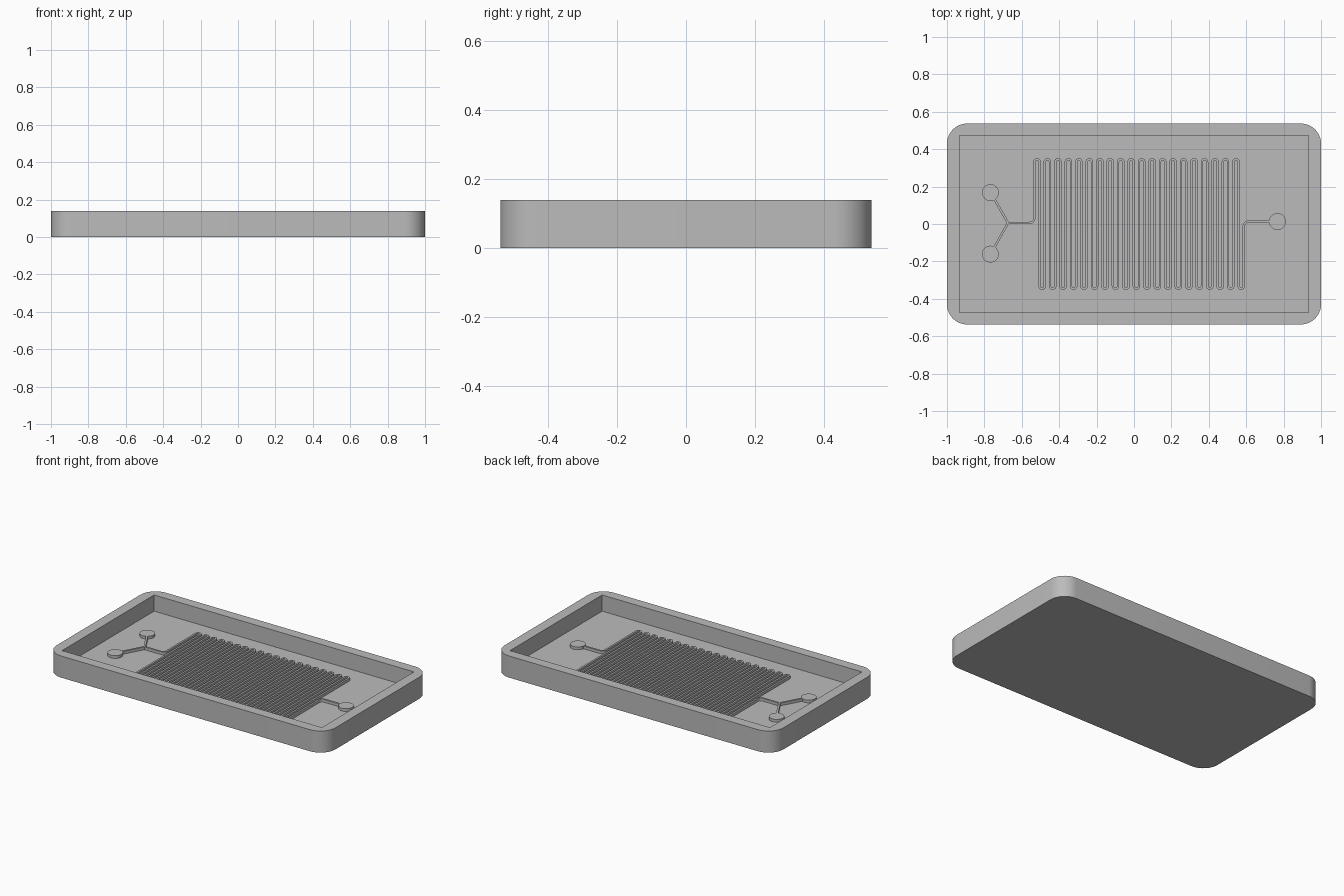
import bpy, bmesh, math
from mathutils import Vector

if "Cube" in bpy.data.objects:
    bpy.data.objects.remove(bpy.data.objects["Cube"])

HX, HY, H = 1.0, 0.537, 0.14       # tray half sizes and height
IX, IY, FLOOR = 0.932, 0.472, 0.035  # recess half sizes and floor level
R = 0.108                          # outer corner radius
RELIEF, WIDTH = 0.018, 0.012       # raised channel height and width

grey = bpy.data.materials.new("plain grey")
grey.diffuse_color = (0.5, 0.5, 0.5, 1)
grey.use_nodes = True
grey.node_tree.nodes["Principled BSDF"].inputs["Base Color"].default_value = grey.diffuse_color


def finish(name, bm):
    bmesh.ops.recalc_face_normals(bm, faces=bm.faces)
    me = bpy.data.meshes.new(name)
    bm.to_mesh(me)
    bm.free()
    me.materials.append(grey)
    ob = bpy.data.objects.new(name, me)
    bpy.context.collection.objects.link(ob)
    bpy.ops.object.select_all(action='DESELECT')
    ob.select_set(True)
    bpy.context.view_layer.objects.active = ob
    bpy.ops.object.shade_smooth_by_angle(angle=math.radians(35))
    return ob


def tray():
    bm = bmesh.new()
    n = 12
    signs = [(1, 1), (-1, 1), (-1, -1), (1, -1)]
    outline = []
    for k, (sx, sy) in enumerate(signs):
        for i in range(n + 1):
            a = math.pi / 2 * (k + i / n)
            outline.append((sx * (HX - R) + R * math.cos(a), sy * (HY - R) + R * math.sin(a)))
    low = [bm.verts.new((x, y, 0)) for x, y in outline]
    top = [bm.verts.new((x, y, H)) for x, y in outline]
    rim = [bm.verts.new((sx * IX, sy * IY, H)) for sx, sy in signs]
    base = [bm.verts.new((sx * IX, sy * IY, FLOOR)) for sx, sy in signs]
    m = len(outline)
    # underside, recess floor and outer wall
    bm.faces.new(low)
    bm.faces.new(base)
    for i in range(m):
        j = (i + 1) % m
        bm.faces.new((low[i], low[j], top[j], top[i]))
    # rim corners and sides, recess walls
    for k in range(4):
        j = (k + 1) % 4
        s = k * (n + 1)
        for i in range(n):
            bm.faces.new((rim[k], top[s + i], top[s + i + 1]))
        bm.faces.new((rim[k], top[s + n], top[(s + n + 1) % m], rim[j]))
        bm.faces.new((rim[k], rim[j], base[j], base[k]))
    finish("tray", bm)


def fillet(corners, steps=6):
    """Round each (x, y, radius) corner of a path."""
    pts = [Vector(c[:2]) for c in corners]
    out = [pts[0]]
    for i in range(1, len(pts) - 1):
        p, r = pts[i], corners[i][2]
        a, b = (pts[i - 1] - p).normalized(), (pts[i + 1] - p).normalized()
        half = a.angle(b) / 2
        centre = p + (a + b).normalized() * (r / math.sin(half))
        d0 = p + a * (r / math.tan(half)) - centre
        d1 = p + b * (r / math.tan(half)) - centre
        sweep = math.pi - 2 * half
        for s in range(steps + 1):
            t = s / steps
            q = centre + (d0 * math.sin((1 - t) * sweep) + d1 * math.sin(t * sweep)) / math.sin(sweep)
            if (q - out[-1]).length > 1e-4:
                out.append(q)
    out.append(pts[-1])
    return out


def channel(name, path):
    """Raised rectangular strip along a flat path."""
    bm = bmesh.new()
    rings = []
    for i, p in enumerate(path):
        a = (p - path[i - 1]).normalized() if i else None
        b = (path[i + 1] - p).normalized() if i < len(path) - 1 else None
        a, b = a or b, b or a
        t = (a + b).normalized()
        off = Vector((-t.y, t.x)) * (WIDTH / 2 / t.dot(a))
        z0, z1 = FLOOR - 0.003, FLOOR + RELIEF
        rings.append([bm.verts.new((*q, z)) for q, z in
                      ((p + off, z0), (p + off, z1), (p - off, z1), (p - off, z0))])
    for u, v in zip(rings, rings[1:]):
        for k in range(4):
            bm.faces.new((u[k], u[(k + 1) % 4], v[(k + 1) % 4], v[k]))
    bm.faces.new(rings[0])
    bm.faces.new(rings[-1])
    finish(name, bm)


def port(name, x, y):
    bm = bmesh.new()
    bmesh.ops.create_cone(bm, cap_ends=True, segments=32, radius1=0.045, radius2=0.045, depth=RELIEF + 0.003)
    bmesh.ops.translate(bm, verts=bm.verts, vec=(x, y, FLOOR + (RELIEF - 0.003) / 2))
    finish(name, bm)


tray()

# serpentine channel with its lead-in and lead-out
X0, PITCH, TOP, LINES = -0.533, 0.028, 0.346, 41
IN_Y, OUT_Y, JX = 0.006, 0.013, -0.674
route = [(JX, IN_Y, 0), (X0, IN_Y, 0.025)]
for i in range(LINES - 1):
    x, y = X0 + i * PITCH, TOP if i % 2 == 0 else -TOP
    route += [(x, y, PITCH / 2), (x + PITCH, y, PITCH / 2)]
route += [(X0 + (LINES - 1) * PITCH, OUT_Y, 0.025), (0.74, OUT_Y, 0)]
channel("serpentine_channel", fillet(route))

# inlet branches and round ports
for name, y in (("upper", 0.168), ("lower", -0.161)):
    channel(name + "_inlet_channel", [Vector((-0.76, y * 0.93)), Vector((JX, IN_Y))])
    port(name + "_inlet_port", -0.768, y)
port("outlet_port", 0.767, OUT_Y)
